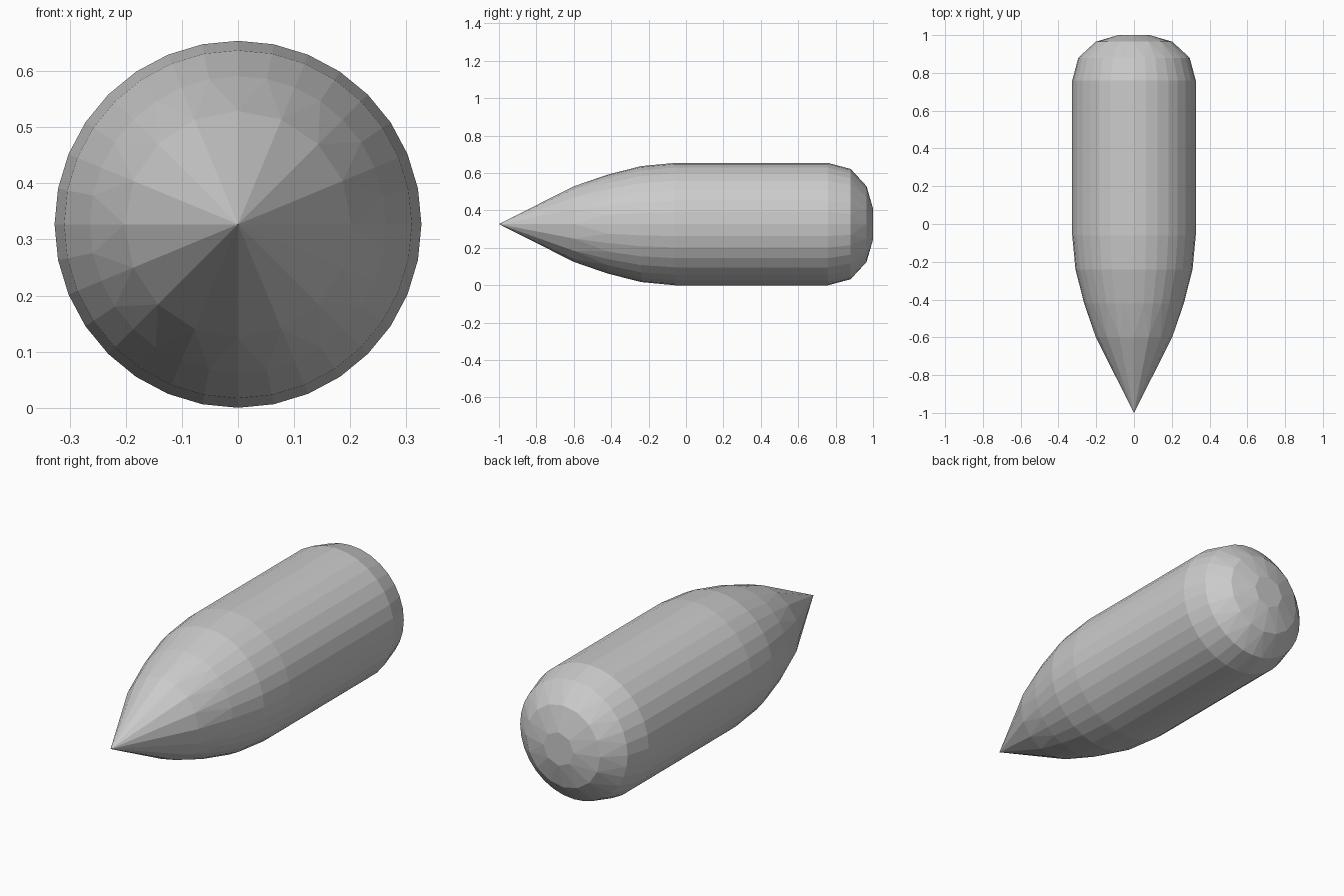
import bpy, bmesh, math

if "Cube" in bpy.data.objects:
    bpy.data.objects.remove(bpy.data.objects["Cube"])

R = 0.327
# nose to tail profile: (y, radius, number of sides)
PROFILE = [(-0.60, 0.202, 16), (-0.42, 0.264, 32), (-0.24, 0.310, 32),
           (-0.06, R, 32), (0.76, R, 32), (0.88, 0.295, 32),
           (0.965, 0.203, 16), (1.0, 0.083, 8)]

bm = bmesh.new()


def ring(y, r, n):
    return [bm.verts.new((r * math.cos(2 * math.pi * i / n), y,
                          R + r * math.sin(2 * math.pi * i / n))) for i in range(n)]


def bridge(a, b):
    """Join two rings; one may have twice the sides of the other."""
    if len(a) > len(b):
        a, b = b, a
    n, m = len(a), len(b)
    for i in range(n):
        p, q = a[i], a[(i + 1) % n]
        if n == m:
            bm.faces.new((p, q, b[(i + 1) % n], b[i]))
        else:
            s, t, u = b[2 * i], b[2 * i + 1], b[(2 * i + 2) % m]
            bm.faces.new((p, t, s))
            bm.faces.new((p, q, t))
            bm.faces.new((q, u, t))


rings = [ring(*p) for p in PROFILE]

# pointed nose
tip = bm.verts.new((0, -1, R))
first = rings[0]
for i in range(len(first)):
    bm.faces.new((tip, first[i], first[(i + 1) % len(first)]))

# curved nose, straight body and rounded tail
for a, b in zip(rings, rings[1:]):
    bridge(a, b)

# flat tail end
bm.faces.new(rings[-1])

bmesh.ops.recalc_face_normals(bm, faces=bm.faces[:])
mesh = bpy.data.meshes.new("pointed_body")
bm.to_mesh(mesh)
bm.free()
obj = bpy.data.objects.new("pointed_body", mesh)
bpy.context.collection.objects.link(obj)
